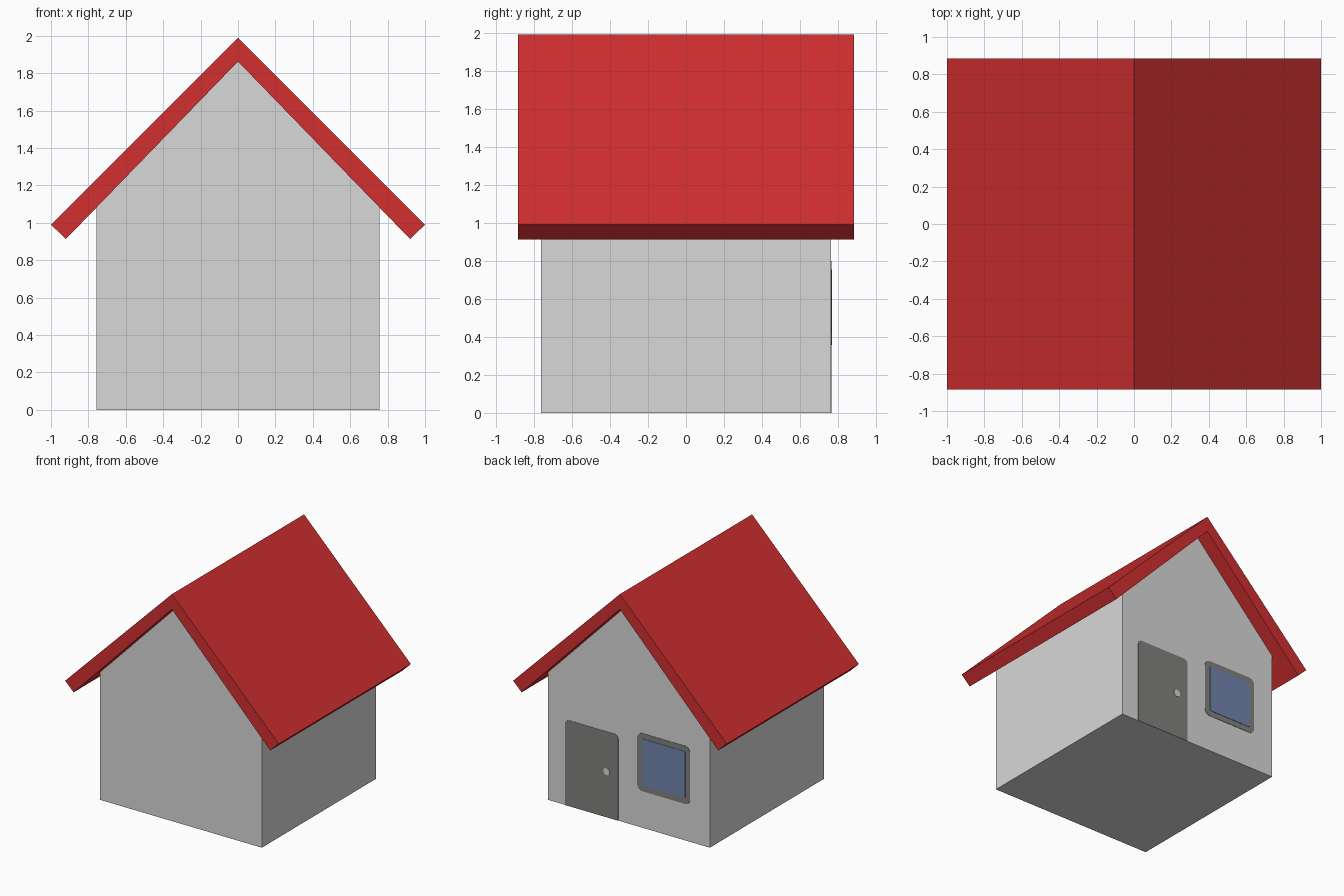
import bpy, bmesh, math

if "Cube" in bpy.data.objects:
    bpy.data.objects.remove(bpy.data.objects["Cube"])


def material(name, r, g, b):
    m = bpy.data.materials.new(name)
    m.diffuse_color = (r, g, b, 1)
    m.use_nodes = True
    m.node_tree.nodes["Principled BSDF"].inputs["Base Color"].default_value = m.diffuse_color
    return m


WALL = material("light grey wall", 0.69, 0.69, 0.69)
RED = material("red roof", 0.64, 0.028, 0.03)
TRIM = material("dark grey trim", 0.22, 0.225, 0.21)
BLUE = material("blue glass", 0.17, 0.23, 0.42)


def prism(name, profile, y0, y1, mat):
    """Extrude an (x, z) outline from y0 to y1."""
    bm = bmesh.new()
    face = bm.faces.new([bm.verts.new((x, y0, z)) for x, z in profile])
    ext = bmesh.ops.extrude_face_region(bm, geom=[face])["geom"]
    moved = [v for v in ext if isinstance(v, bmesh.types.BMVert)]
    bmesh.ops.translate(bm, verts=moved, vec=(0, y1 - y0, 0))
    bmesh.ops.recalc_face_normals(bm, faces=bm.faces)
    mesh = bpy.data.meshes.new(name)
    bm.to_mesh(mesh)
    bm.free()
    mesh.materials.append(mat)
    obj = bpy.data.objects.new(name, mesh)
    bpy.context.collection.objects.link(obj)
    return obj


def rounded_rect(x0, x1, z0, z1, r_top, r_bottom, steps=5):
    corners = [(x1, z1, -1, -1, r_top, 0), (x0, z1, 1, -1, r_top, 90),
               (x0, z0, 1, 1, r_bottom, 180), (x1, z0, -1, 1, r_bottom, 270)]
    pts = []
    for x, z, sx, sz, r, start in corners:
        if r == 0:
            pts.append((x, z))
            continue
        for i in range(steps + 1):
            a = math.radians(start + 90 * i / steps)
            pts.append((x + sx * r + r * math.cos(a), z + sz * r + r * math.sin(a)))
    return pts


# House body with gables
W, D = 0.757, 0.762
prism("house_body", [(-W, 0), (W, 0), (W, 1.085), (0, 1.865), (-W, 1.085)], -D, D, WALL)

# Folded roof slab
prism("roof", [(0, 1.99), (1, 0.99), (0.92, 0.913), (0, 1.862), (-0.92, 0.913), (-1, 0.99)],
      -0.884, 0.884, RED)

# Door and knob on the back wall
prism("door", rounded_rect(0.10, 0.597, 0.0, 0.725, 0.035, 0), D - 0.002, D + 0.003, TRIM)
knob = [(0.207 + 0.03 * math.cos(i * math.tau / 20), 0.388 + 0.03 * math.sin(i * math.tau / 20))
        for i in range(20)]
prism("door_knob", knob, D, D + 0.006, WALL)

# Window frame and glass beside the door
prism("window_frame", rounded_rect(-0.573, -0.078, 0.31, 0.80, 0.05, 0.05),
      D - 0.002, D + 0.003, TRIM)
prism("window_glass", rounded_rect(-0.53, -0.127, 0.357, 0.755, 0.015, 0.015),
      D, D + 0.006, BLUE)
